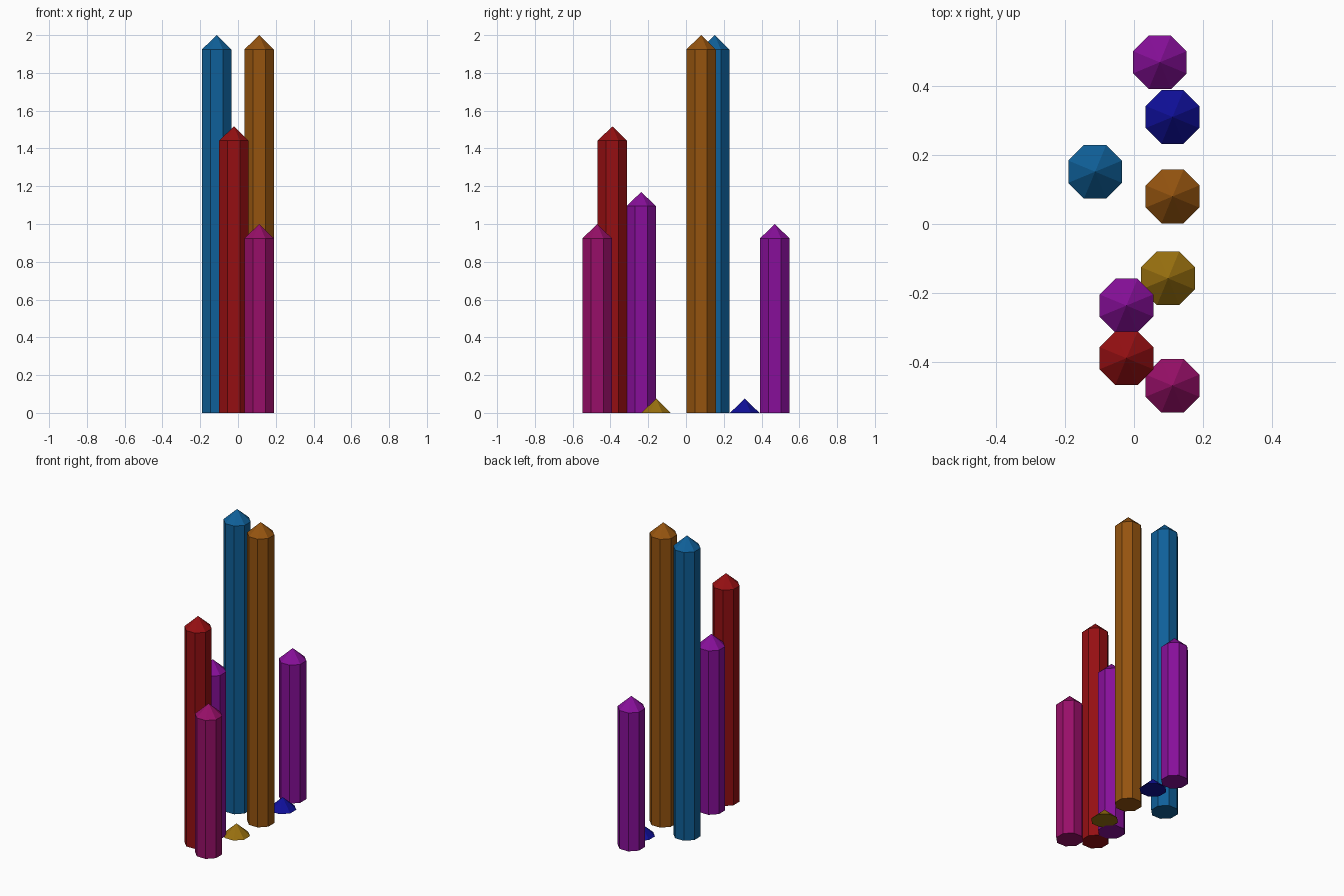
import bpy, bmesh, math
from mathutils import Matrix

if "Cube" in bpy.data.objects:
    bpy.data.objects.remove(bpy.data.objects["Cube"], do_unlink=True)

APOTHEM = 0.078                                   # half the flat-to-flat width
RADIUS = APOTHEM / math.cos(math.pi / 8)
TIP = 0.076                                       # height of the pointed cap

# One flat material per colour (linear values)
COLOURS = {
    "sky blue": (0.0048, 0.117, 0.319),
    "orange": (0.30, 0.088, 0.0048),
    "red": (0.30, 0.0048, 0.006),
    "magenta": (0.309, 0.0048, 0.138),
    "purple": (0.242, 0.0048, 0.319),
    "gold": (0.319, 0.163, 0.0048),
    "deep blue": (0.0048, 0.0048, 0.319),
}


def make_material(name, rgb):
    mat = bpy.data.materials.new(name)
    mat.use_nodes = True
    mat.diffuse_color = (*rgb, 1)
    bsdf = next(n for n in mat.node_tree.nodes if n.type == 'BSDF_PRINCIPLED')
    bsdf.inputs["Base Color"].default_value = (*rgb, 1)
    return mat


MATERIALS = {name: make_material(name, rgb) for name, rgb in COLOURS.items()}


def pointed_column(name, x, y, height, colour):
    """Eight-sided column with a pyramid cap; only the cap if it has no shaft."""
    bm = bmesh.new()
    shaft = height - TIP
    turn = Matrix.Rotation(math.pi / 8, 4, 'Z')   # flat sides face the axes
    base = bmesh.ops.create_circle(bm, cap_ends=True, segments=8,
                                   radius=RADIUS, matrix=turn)
    bottom = bm.faces[:][0]
    if shaft > 0.001:
        # Raise the shaft from the base outline
        ring = bmesh.ops.extrude_edge_only(bm, edges=bottom.edges[:])["geom"]
        verts = [g for g in ring if isinstance(g, bmesh.types.BMVert)]
        bmesh.ops.translate(bm, verts=verts, vec=(0, 0, shaft))
    else:
        verts = base["verts"]
    # Close the top with a fan of triangles
    verts.sort(key=lambda v: math.atan2(v.co.y, v.co.x))
    apex = bm.verts.new((0, 0, height))
    for a, b in zip(verts, verts[1:] + verts[:1]):
        bm.faces.new((a, b, apex))
    bmesh.ops.recalc_face_normals(bm, faces=bm.faces[:])
    mesh = bpy.data.meshes.new(name)
    bm.to_mesh(mesh)
    bm.free()
    mesh.materials.append(MATERIALS[colour])
    obj = bpy.data.objects.new(name, mesh)
    obj.location = (x, y, 0)
    bpy.context.collection.objects.link(obj)


# Tall columns
pointed_column("tall_blue_column", -0.113, 0.152, 2.0, "sky blue")
pointed_column("tall_orange_column", 0.112, 0.08, 2.0, "orange")
pointed_column("red_column", -0.022, -0.39, 1.517, "red")
# Shorter columns
pointed_column("front_purple_column", -0.022, -0.237, 1.17, "purple")
pointed_column("magenta_column", 0.112, -0.47, 1.0, "magenta")
pointed_column("back_purple_column", 0.075, 0.47, 1.0, "purple")
# Caps resting on the ground
pointed_column("gold_cap", 0.099, -0.158, TIP, "gold")
pointed_column("deep_blue_cap", 0.112, 0.311, TIP, "deep blue")
